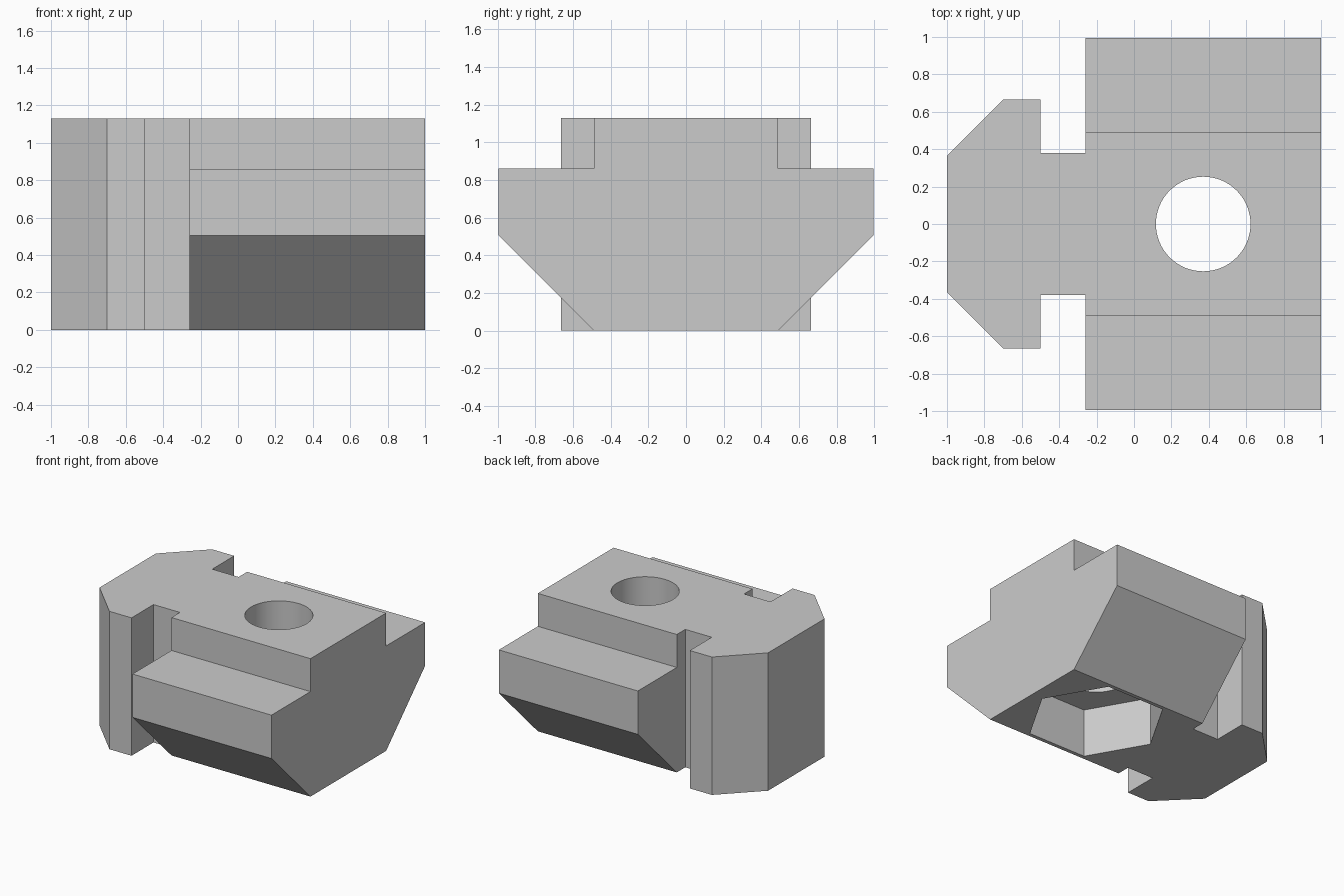
import bpy, bmesh, math
from mathutils import Vector

cube = bpy.data.objects.get("Cube")
if cube:
    bpy.data.objects.remove(cube, do_unlink=True)

HEIGHT = 1.13
BODY_BACK = -0.26
HOLE_X = 0.37

grey = bpy.data.materials.new("light_grey")
grey.use_nodes = True
colour = (0.6, 0.6, 0.6, 1)
grey.diffuse_color = colour
grey.node_tree.nodes["Principled BSDF"].inputs["Base Color"].default_value = colour


def prism(name, points, direction):
    """Extrude a closed outline along a direction."""
    bm = bmesh.new()
    face = bm.faces.new([bm.verts.new(p) for p in points])
    side = bmesh.ops.extrude_face_region(bm, geom=[face])["geom"]
    moved = [v for v in side if isinstance(v, bmesh.types.BMVert)]
    bmesh.ops.translate(bm, verts=moved, vec=Vector(direction))
    bmesh.ops.recalc_face_normals(bm, faces=bm.faces)
    mesh = bpy.data.meshes.new(name)
    bm.to_mesh(mesh)
    bm.free()
    obj = bpy.data.objects.new(name, mesh)
    bpy.context.collection.objects.link(obj)
    mesh.materials.append(grey)
    return obj


def mirrored(half):
    """Complete an outline whose halves mirror across y."""
    return half + [(a, -y) for a, y in reversed(half)]


def ring(sides, radius, z):
    steps = [math.tau * i / sides for i in range(sides)]
    return [(HOLE_X + radius * math.cos(a), radius * math.sin(a), z) for a in steps]


def combine(target, other, operation):
    mod = target.modifiers.new(other.name, "BOOLEAN")
    mod.operation = operation
    mod.solver = "EXACT"
    mod.object = other
    bpy.context.view_layer.objects.active = target
    bpy.ops.object.modifier_apply(modifier=mod.name)
    bpy.data.objects.remove(other, do_unlink=True)


# Stepped body with chamfered underside, outline as (z, y)
section = mirrored([(0, 0.49), (0.505, 0.995), (0.86, 0.995), (0.86, 0.49), (HEIGHT, 0.49)])
clamp_block = prism("clamp_block", [(BODY_BACK, y, z) for z, y in section], (1 - BODY_BACK, 0, 0))

# Bevelled head and narrow neck, outline as (x, y)
plan = mirrored([(-1, 0.365), (-0.7, 0.665), (-0.5, 0.665), (-0.5, 0.38), (BODY_BACK + 0.1, 0.38)])
head = prism("head", [(x, y, 0) for x, y in plan], (0, 0, HEIGHT))
combine(clamp_block, head, "UNION")

# Round bolt hole through the top, hexagonal nut pocket below
bolt_hole = prism("bolt_hole", ring(64, 0.253, -0.1), (0, 0, HEIGHT + 0.2))
combine(clamp_block, bolt_hole, "DIFFERENCE")
nut_pocket = prism("nut_pocket", ring(6, 0.53, -0.1), (0, 0, 0.5))
combine(clamp_block, nut_pocket, "DIFFERENCE")

# Smooth bore, crisp edges elsewhere
bpy.ops.object.select_all(action="DESELECT")
clamp_block.select_set(True)
bpy.context.view_layer.objects.active = clamp_block
bpy.ops.object.shade_smooth_by_angle(angle=math.radians(25))
